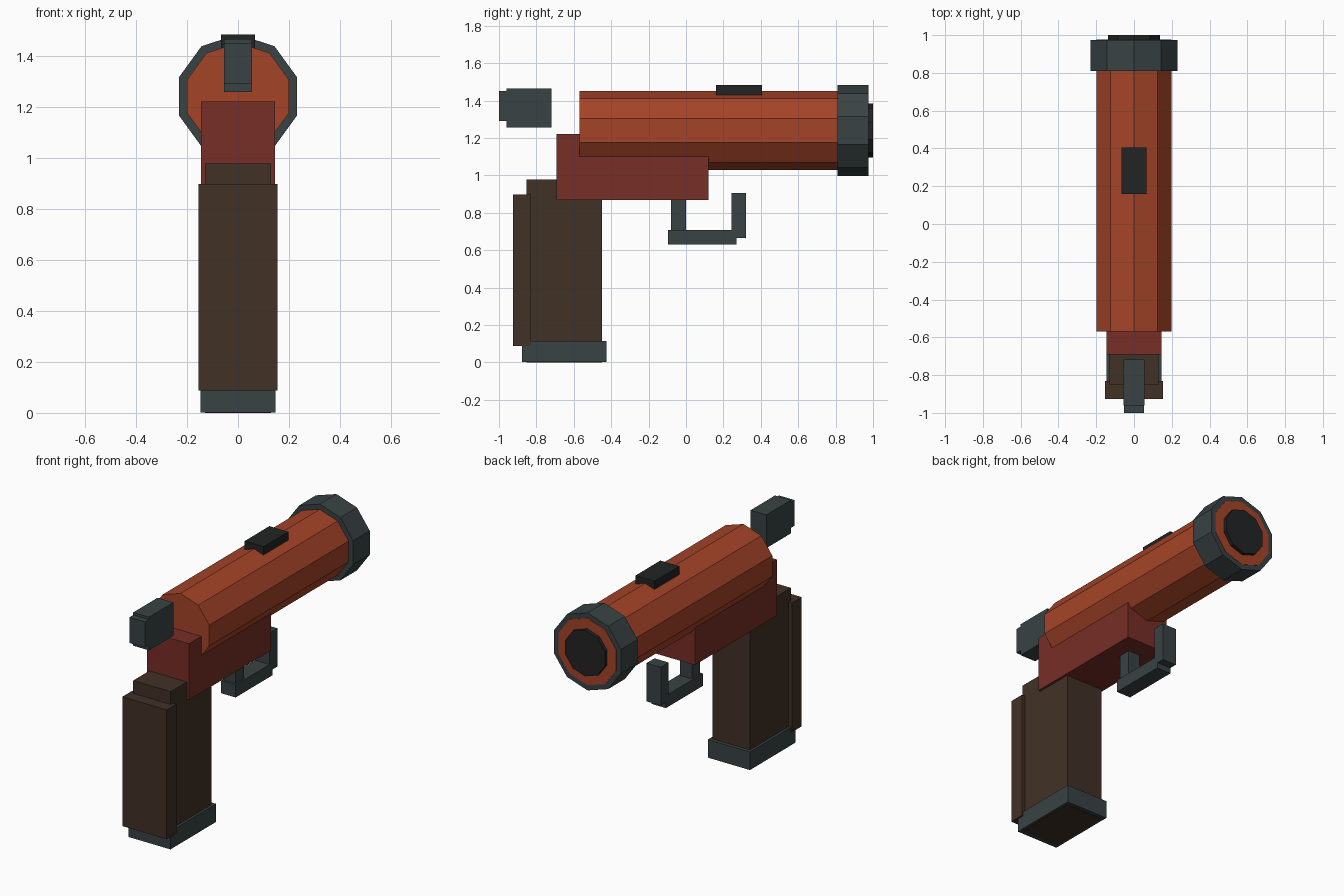
import bpy
import bmesh
import math

if "Cube" in bpy.data.objects:
    bpy.data.objects.remove(bpy.data.objects["Cube"])


def material(name, rgb):
    """Flat material from 0-255 sRGB values."""
    def linear(c):
        c /= 255
        return c / 12.92 if c <= 0.04045 else ((c + 0.055) / 1.055) ** 2.4
    m = bpy.data.materials.new(name)
    m.diffuse_color = (*[linear(c) for c in rgb], 1)
    m.use_nodes = True
    m.node_tree.nodes["Principled BSDF"].inputs["Base Color"].default_value = m.diffuse_color
    return m


ORANGE = material("rust orange", (165, 68, 39))
RED = material("dark red", (119, 46, 38))
BROWN = material("dark brown", (64, 49, 38))
GREY = material("steel grey", (57, 66, 67))
BLACK = material("black", (34, 35, 36))


def finish(name, bm, mat):
    bmesh.ops.recalc_face_normals(bm, faces=bm.faces)
    mesh = bpy.data.meshes.new(name)
    bm.to_mesh(mesh)
    bm.free()
    mesh.materials.append(mat)
    bpy.context.collection.objects.link(bpy.data.objects.new(name, mesh))


def box(name, half_width, y0, y1, z0, z1, mat):
    """Box centred on x = 0."""
    bm = bmesh.new()
    bmesh.ops.create_cube(bm, size=1)
    for v in bm.verts:
        v.co.x *= 2 * half_width
        v.co.y = y1 if v.co.y > 0 else y0
        v.co.z = z1 if v.co.z > 0 else z0
    finish(name, bm, mat)


def tube(name, radius, y0, y1, mat, sides=10, z=1.24):
    """Capped prism along y with one corner pointing straight up."""
    bm = bmesh.new()
    rings = []
    for y in (y0, y1):
        rings.append([bm.verts.new((radius * math.sin(a), y, z + radius * math.cos(a)))
                      for a in (2 * math.pi * i / sides for i in range(sides))])
    for ring in rings:
        bm.faces.new(ring)
    for i in range(sides):
        j = (i + 1) % sides
        bm.faces.new((rings[0][i], rings[0][j], rings[1][j], rings[1][i]))
    finish(name, bm, mat)


# Barrel, muzzle ring and dark bore
tube("barrel", 0.21, -0.57, 0.977, ORANGE)
tube("muzzle_ring", 0.243, 0.81, 0.975, GREY)
tube("bore", 0.145, 0.90, 1.0, BLACK)

# Sight and body
box("sight", 0.066, 0.16, 0.405, 1.43, 1.482, BLACK)
box("receiver", 0.145, -0.692, 0.12, 0.868, 1.22, RED)

# Hammer behind the barrel
box("hammer", 0.055, -0.96, -0.718, 1.257, 1.465, GREY)
box("hammer_spur", 0.054, -1.0, -0.95, 1.29, 1.45, GREY)

# Grip with back plate and base
box("grip", 0.13, -0.852, -0.448, 0.0, 0.977, BROWN)
box("grip_back", 0.154, -0.926, -0.83, 0.087, 0.897, BROWN)
box("grip_base", 0.146, -0.877, -0.425, 0.002, 0.115, GREY)

# Trigger and guard
box("trigger", 0.04, -0.08, 0.0, 0.68, 0.90, GREY)
box("guard_bar", 0.05, -0.095, 0.27, 0.63, 0.708, GREY)
box("guard_front", 0.049, 0.242, 0.32, 0.665, 0.905, GREY)
